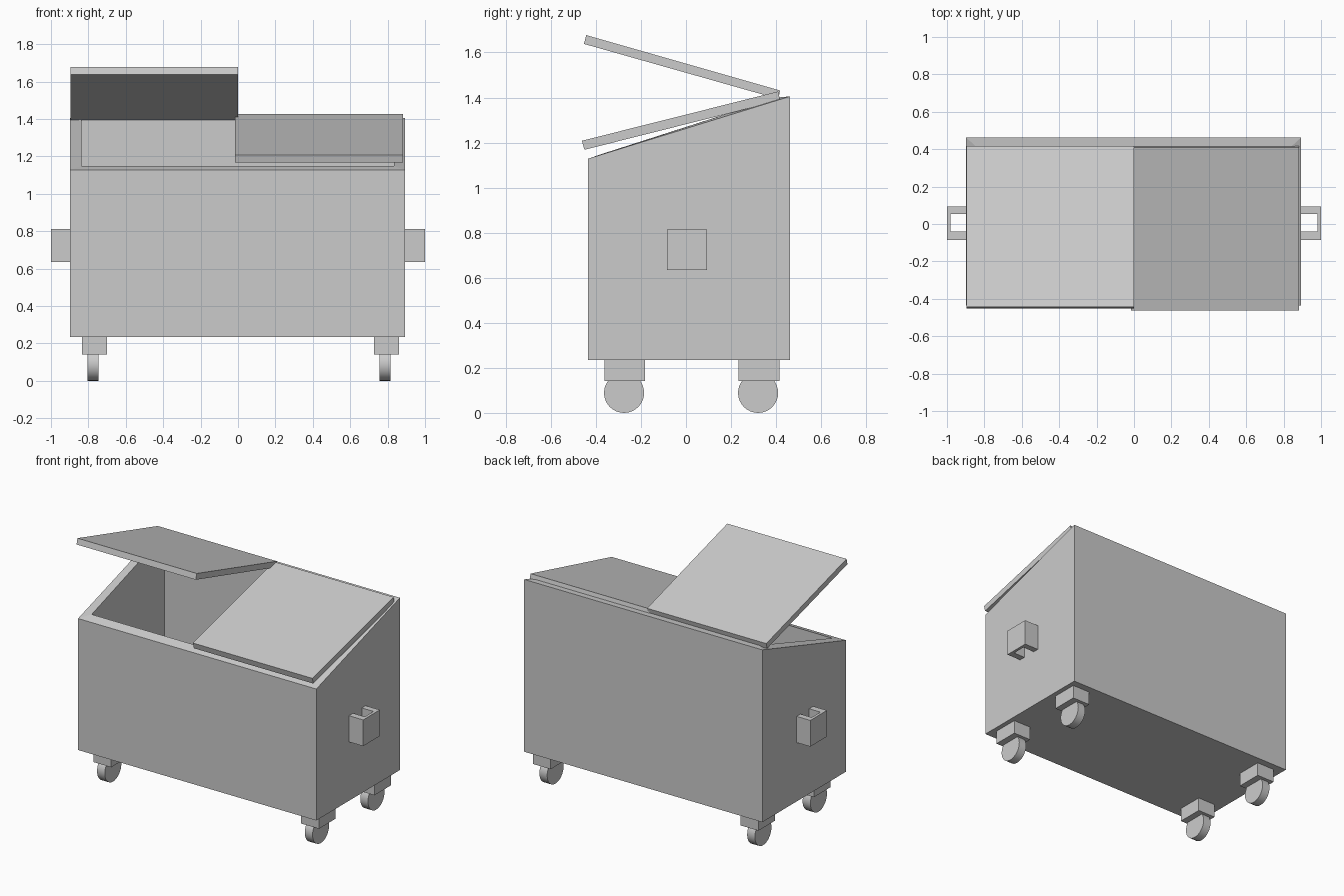
import bpy, bmesh, math

if "Cube" in bpy.data.objects:
    bpy.data.objects.remove(bpy.data.objects["Cube"])


def finish(name, bm):
    bmesh.ops.recalc_face_normals(bm, faces=bm.faces)
    mesh = bpy.data.meshes.new(name)
    bm.to_mesh(mesh)
    bm.free()
    ob = bpy.data.objects.new(name, mesh)
    bpy.context.collection.objects.link(ob)
    return ob


def prism(name, points, axis, lo, hi):
    """Extrude a closed profile: (y, z) points along x, or (x, y) points along z."""
    bm = bmesh.new()
    place = (lambda p: (lo, *p)) if axis == 'X' else (lambda p: (*p, lo))
    face = bm.faces.new([bm.verts.new(place(p)) for p in points])
    geom = bmesh.ops.extrude_face_region(bm, geom=[face])['geom']
    d = hi - lo
    bmesh.ops.translate(bm, verts=[g for g in geom if isinstance(g, bmesh.types.BMVert)],
                        vec=(d, 0, 0) if axis == 'X' else (0, 0, d))
    return finish(name, bm)


# Hollow bin body with sloping rim
X0, X1, Y0, Y1 = -0.897, 0.893, -0.435, 0.462
WALL, FLOOR = 0.06, 0.235
bm = bmesh.new()
outline = [(X0, Y0), (X1, Y0), (X1, Y1), (X0, Y1)]
inner_xy = [(X0 + WALL, Y0 + WALL), (X1 - WALL, Y0 + WALL),
            (X1 - WALL, Y1 - 0.055), (X0 + WALL, Y1 - 0.055)]
loops = [
    [bm.verts.new((*p, FLOOR)) for p in outline],
    [bm.verts.new((*p, 1.128 if p[1] < 0 else 1.405)) for p in outline],
    [bm.verts.new((*p, 1.149 if p[1] < 0 else 1.40)) for p in inner_xy],
    [bm.verts.new((*p, FLOOR + WALL)) for p in inner_xy],
]
for a, b in zip(loops, loops[1:]):
    for i in range(4):
        j = (i + 1) % 4
        bm.faces.new((a[i], a[j], b[j], b[i]))
bm.faces.new(loops[0])
bm.faces.new(loops[-1])
finish("bin_body", bm)

# Raised left lid and lowered right lid
prism("lid_left_open", [(-0.453, 1.638), (0.409, 1.394), (0.418, 1.431), (-0.443, 1.677)],
      'X', -0.896, 0.0)
prism("lid_right_closed", [(-0.451, 1.168), (0.418, 1.387), (0.409, 1.427), (-0.462, 1.208)],
      'X', -0.016, 0.882)

# U-shaped side lifting pockets
for side, wall, label in ((-1, X0, "left"), (1, X1, "right")):
    end, inside = side * 1.0, side * 0.981
    prism("side_pocket_" + label,
          [(wall, -0.085), (end, -0.085), (end, 0.094), (wall, 0.094),
           (wall, 0.053), (inside, 0.053), (inside, -0.041), (wall, -0.041)],
          'Z', 0.635, 0.813)

# Casters: bracket block and wheel
for cx, xl in ((-0.767, "left"), (0.794, "right")):
    for cy, yl in ((-0.271, "front"), (0.324, "back")):
        tag = yl + "_" + xl
        prism("caster_bracket_" + tag,
              [(cx - 0.067, cy - 0.09), (cx + 0.067, cy - 0.09),
               (cx + 0.067, cy + 0.09), (cx - 0.067, cy + 0.09)], 'Z', 0.142, 0.237)
        wx = cx - 0.008
        circle = [(cy - 0.004 + 0.089 * math.cos(t), 0.089 + 0.089 * math.sin(t))
                  for t in (math.tau * k / 32 for k in range(32))]
        wheel = prism("caster_wheel_" + tag, circle, 'X', wx - 0.029, wx + 0.029)
        bpy.ops.object.select_all(action='DESELECT')
        wheel.select_set(True)
        bpy.context.view_layer.objects.active = wheel
        bpy.ops.object.shade_smooth_by_angle(angle=math.radians(30))
